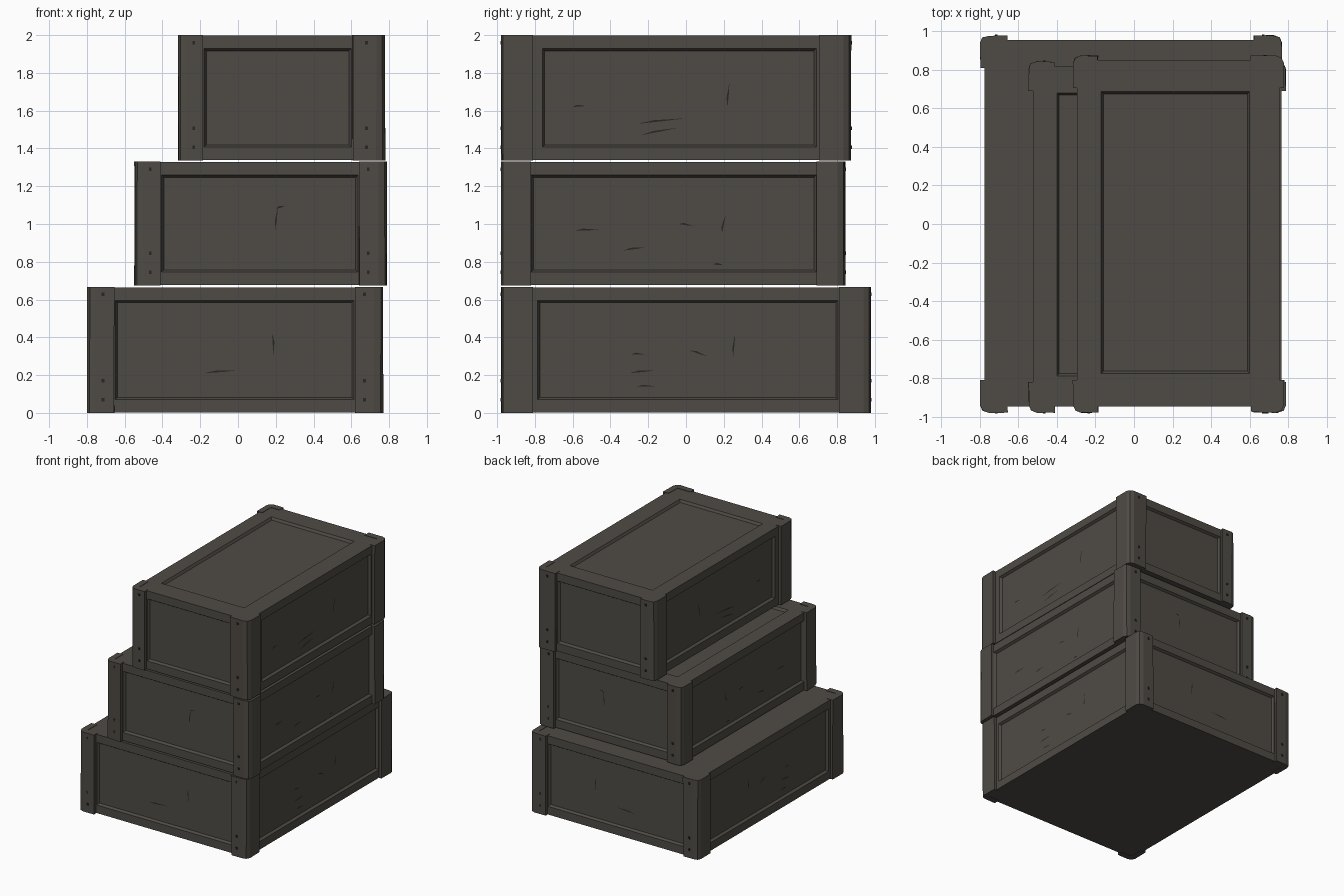
import bpy, bmesh, random
from mathutils import Vector

if "Cube" in bpy.data.objects:
    bpy.data.objects.remove(bpy.data.objects["Cube"])

random.seed(4)


def material(name, rgb):
    m = bpy.data.materials.new(name)
    m.diffuse_color = (*rgb, 1)
    m.use_nodes = True
    m.node_tree.nodes["Principled BSDF"].inputs["Base Color"].default_value = m.diffuse_color
    return m


WOOD = material("dark weathered wood", (0.078, 0.070, 0.059))
CRACK = material("crack shadow", (0.022, 0.020, 0.017))
LIP, DEPTH = 0.025, 0.02      # how far posts stand out, how deep panels sit


def finish(bm, name, mat):
    bmesh.ops.remove_doubles(bm, verts=bm.verts, dist=0.0005)
    bmesh.ops.recalc_face_normals(bm, faces=bm.faces)
    me = bpy.data.meshes.new(name)
    bm.to_mesh(me)
    bm.free()
    me.materials.append(mat)
    ob = bpy.data.objects.new(name, me)
    bpy.context.collection.objects.link(ob)
    return ob


def framed_side(bm, origin, u, v, n, w, h, l, r, b, t):
    """Rectangle with a sunken panel: flat frame, sloped edge, panel."""
    def ring(a, c, d, e, sink):
        pts = [(a, d), (w - c, d), (w - c, h - e), (a, h - e)]
        return [bm.verts.new(origin + u * p + v * q - n * sink) for p, q in pts]
    s = 0.012
    rings = [ring(0, 0, 0, 0, 0), ring(l, r, b, t, 0),
             ring(l + s, r + s, b + s, t + s, DEPTH)]
    for A, B in zip(rings, rings[1:]):
        for i in range(4):
            j = (i + 1) % 4
            bm.faces.new((A[i], A[j], B[j], B[i]))
    bm.faces.new(rings[-1])


def corner_post(name, cx, cy, sx, sy, ax, ay, z0, z1):
    """L-shaped post with a cut outer corner; sx, sy point inwards."""
    t = 0.055
    prof = [(0.045, 0), (ax, 0), (ax, t), (t, t), (t, ay), (0, ay),
            (0, 0.04), (0.012, 0.012)]
    bm = bmesh.new()
    lo, hi = [], []
    for px, py in prof:
        for z, out in ((z0, lo), (z1, hi)):
            j = random.uniform(0, 0.005)
            out.append(bm.verts.new((cx + sx * (px + (j if px < t else -j)),
                                     cy + sy * (py + (j if py < 0.01 else 0)), z)))
    n = len(prof)
    bm.faces.new(lo)
    bm.faces.new(hi)
    for i in range(n):
        j = (i + 1) % n
        bm.faces.new((lo[i], lo[j], hi[j], hi[i]))
    finish(bm, name, WOOD)


def nails(name, box, z0, z1):
    x0, x1, y0, y1 = box
    bm = bmesh.new()
    for y in (y0, y1):
        for x in (x0 + 0.085, x1 - 0.1):
            for z in (z0 + 0.07, z0 + 0.17, z1 - 0.04):
                r = bmesh.ops.create_cube(bm, size=0.014)["verts"]
                bmesh.ops.scale(bm, verts=r, vec=(1, 1, 1.3))
                bmesh.ops.translate(bm, verts=r, vec=(x, y + (0.004 if y < 0 else -0.004), z))
    finish(bm, name, CRACK)


def crack(bm, a, b, to_point, width=0.005):
    """Thin kinked sliver between two points of a panel."""
    a, b = Vector(a), Vector(b)
    d = b - a
    side = Vector((-d.y, d.x)).normalized() * width
    pts = [a, a + d * 0.35 + side * 1.8, b, a + d * 0.6 - side * 0.3]
    bm.faces.new([bm.verts.new(to_point(p.x, p.y)) for p in pts])


def crate(name, box, z0, z1, fx, fy, top, front_cracks, side_cracks):
    x0, x1, y0, y1 = box
    # body with a sunken panel on four sides and the lid
    a, b, c, d = x0 + LIP, x1 - LIP, y0 + 0.032, y1 - LIP
    zb, zt = z0 + 0.002, z1 - 0.003
    w, dp, h = b - a, d - c, zt - zb
    X, Y, Z = Vector((1, 0, 0)), Vector((0, 1, 0)), Vector((0, 0, 1))
    l, r = fx[0] - a, b - fx[1]
    f, k = fy[0] - c, d - fy[1]
    bm = bmesh.new()
    framed_side(bm, Vector((a, c, zb)), X, Z, -Y, w, h, l, r, 0.068, 0.068)
    framed_side(bm, Vector((a, d, zb)), X, Z, Y, w, h, l, r, 0.068, 0.068)
    framed_side(bm, Vector((b, c, zb)), Y, Z, X, dp, h, f, k, 0.068, 0.068)
    framed_side(bm, Vector((a, c, zb)), Y, Z, -X, dp, h, f, k, 0.068, 0.068)
    framed_side(bm, Vector((a, c, zt)), X, Y, Z, w, dp, *top)
    bm.faces.new([bm.verts.new(p) for p in
                  ((a, c, zb), (b, c, zb), (b, d, zb), (a, d, zb))])
    finish(bm, name + " body", WOOD)
    # corner posts
    for nx, cx, sx, ax in (("left", x0, 1, fx[0] - x0), ("right", x1, -1, x1 - fx[1])):
        for ny, cy, sy, ay in (("front", y0, 1, fy[0] - y0), ("back", y1, -1, y1 - fy[1])):
            corner_post(f"{name} {ny} {nx} post", cx, cy, sx, sy,
                        ax - 0.004, min(ay, 0.17), z0, z1)
    nails(name + " nails", box, z0, z1)
    # wood cracks, repeated on opposite panels
    e = DEPTH - 0.002
    bm = bmesh.new()
    for x, z, u, v in front_cracks:
        for y in (c + e, d - e):
            crack(bm, (x, z), (u, v), lambda p, q: (p, y, q))
    for y, z, u, v in side_cracks:
        for x in (a + e, b - e):
            crack(bm, (y, z), (u, v), lambda p, q: (x, p, q))
    finish(bm, name + " cracks", CRACK)


crate("bottom crate", (-0.80, 0.77, -0.98, 0.98), 0.0, 0.667,
      (-0.65, 0.615), (-0.785, 0.805), (0.28, 0.15, 0.16, 0.2),
      [(0.18, 0.42, 0.19, 0.30), (-0.18, 0.21, 0.0, 0.225)],
      [(0.25, 0.30, 0.26, 0.42), (0.02, 0.33, 0.11, 0.30),
       (-0.29, 0.31, -0.22, 0.31), (-0.3, 0.21, -0.16, 0.225),
       (-0.26, 0.14, -0.16, 0.14)])
crate("middle crate", (-0.55, 0.79, -0.98, 0.845), 0.675, 1.33,
      (-0.405, 0.635), (-0.82, 0.69), (0.125, 0.15, 0.16, 0.14),
      [(0.20, 0.97, 0.21, 1.09), (0.2, 1.08, 0.25, 1.095)],
      [(0.19, 0.95, 0.21, 1.05), (-0.04, 1.0, 0.04, 0.99),
       (-0.59, 0.965, -0.46, 0.97), (-0.33, 0.86, -0.22, 0.875),
       (0.14, 0.785, 0.2, 0.785)])
crate("top crate", (-0.32, 0.78, -0.98, 0.875), 1.337, 2.0,
      (-0.18, 0.60), (-0.76, 0.69), (0.125, 0.155, 0.173, 0.163),
      [],
      [(0.22, 1.62, 0.23, 1.75), (-0.26, 1.53, 0.0, 1.56),
       (-0.24, 1.47, -0.04, 1.51), (-0.2, 1.41, -0.05, 1.405),
       (-0.6, 1.62, -0.53, 1.625)])
